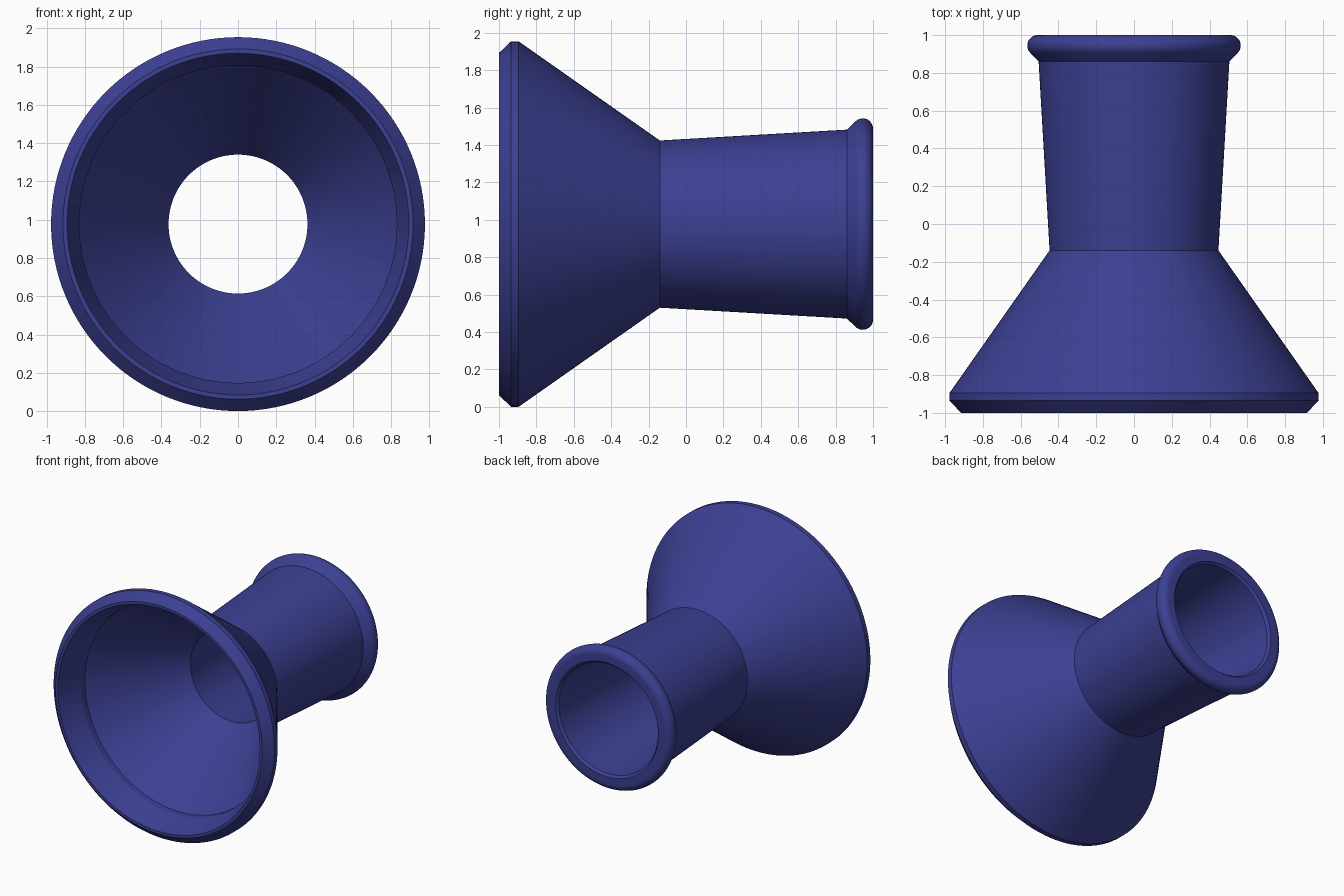
import bpy, bmesh, math
from mathutils import Vector

if "Cube" in bpy.data.objects:
    bpy.data.objects.remove(bpy.data.objects["Cube"])

SEGMENTS = 128
AXIS_Z = 0.977

blue = bpy.data.materials.new("deep blue")
blue.diffuse_color = (0.045, 0.051, 0.29, 1)
blue.use_nodes = True
blue.node_tree.nodes["Principled BSDF"].inputs["Base Color"].default_value = blue.diffuse_color

# Cross-section as (y, radius): outer side of the flared bell and neck
profile = [(-1.0, 0.915), (-0.935, 0.977), (-0.895, 0.977),
           (-0.14, 0.447), (0.86, 0.505)]

# Rounded lip around the neck opening
for i in range(17):
    a = math.radians(135 - 135 * i / 16)
    profile.append((0.945 + 0.055 * math.cos(a), 0.51 + 0.055 * math.sin(a)))

# Back mouth, tapered bore, bell cavity and stepped front rim
profile += [(1.0, 0.455), (0.98, 0.438), (-0.083, 0.363),
            (-0.75, 0.83), (-0.80, 0.83), (-1.0, 0.893)]

# Revolve the closed section around the y axis
bm = bmesh.new()
verts = [bm.verts.new((0, y, r)) for y, r in profile]
edges = [bm.edges.new((v, verts[(i + 1) % len(verts)])) for i, v in enumerate(verts)]
bmesh.ops.spin(bm, geom=verts + edges, cent=(0, 0, 0), axis=(0, 1, 0),
               angle=math.tau, steps=SEGMENTS, use_duplicate=False)
bmesh.ops.remove_doubles(bm, verts=bm.verts[:], dist=0.0005)
bmesh.ops.recalc_face_normals(bm, faces=bm.faces[:])
bmesh.ops.translate(bm, verts=bm.verts[:], vec=Vector((0, 0, AXIS_Z)))

mesh = bpy.data.meshes.new("flared_funnel")
bm.to_mesh(mesh)
bm.free()
mesh.materials.append(blue)
funnel = bpy.data.objects.new("flared_funnel", mesh)
bpy.context.collection.objects.link(funnel)

# Smooth round surfaces, crisp section corners
bpy.context.view_layer.objects.active = funnel
funnel.select_set(True)
bpy.ops.object.shade_smooth_by_angle(angle=math.radians(12))
